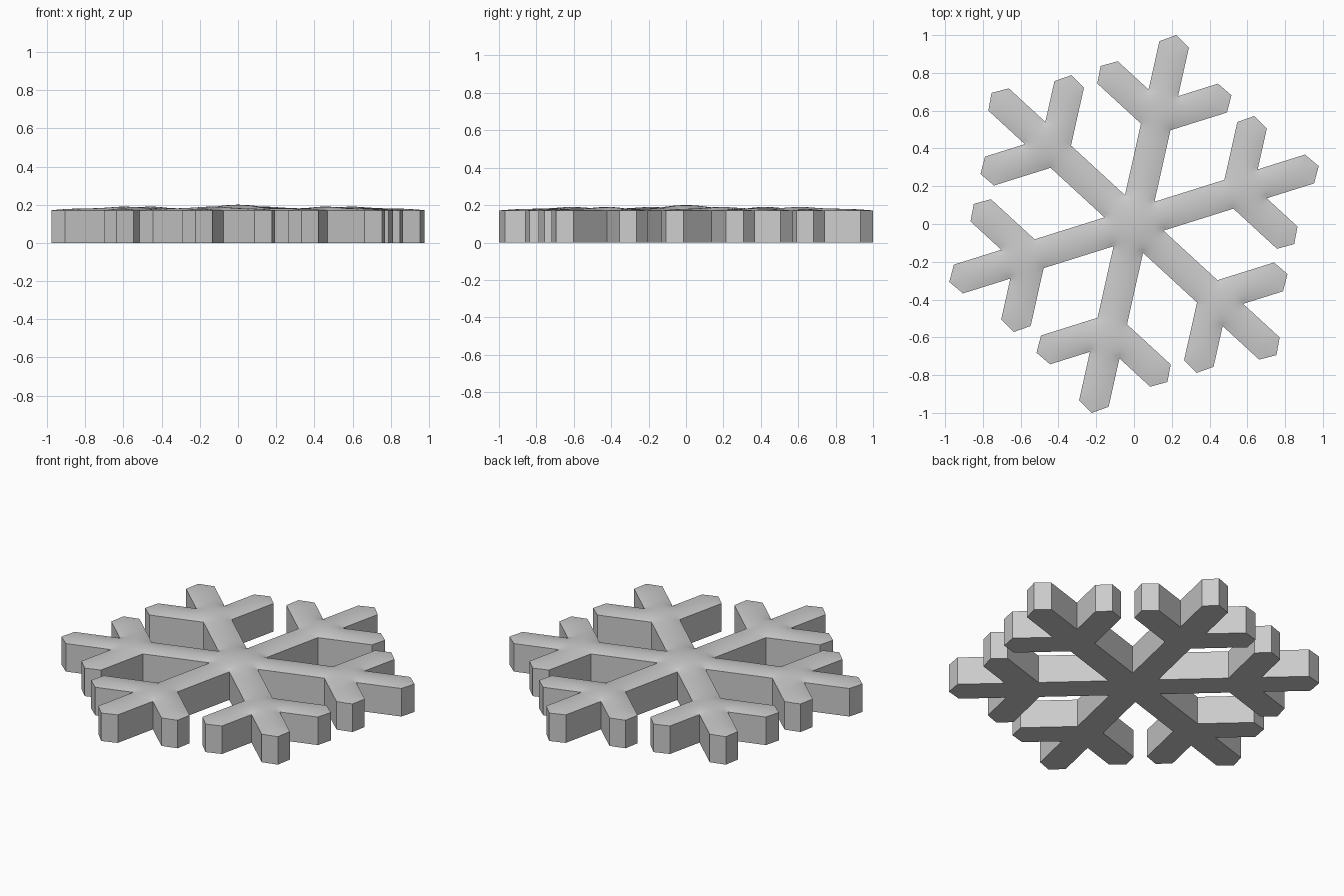
import bpy
import bmesh
import math
from mathutils import Matrix, Vector
from mathutils.geometry import delaunay_2d_cdt

cube = bpy.data.objects.get("Cube")
if cube:
    bpy.data.objects.remove(cube, do_unlink=True)

# Proportions
S60 = math.sin(math.radians(60))
ROWS = 5                         # lattice rows across half a bar
HALF = 0.08                      # half width of every bar
ROW = HALF / ROWS
STEP = ROW / S60
FORK = 31 * STEP                 # where the twigs leave the arm
ARM_SHOULDER, ARM_TIP = 0.974, 1.025
TWIG_SHOULDER, TWIG_TIP = 0.36, 0.41
EDGE_Z, CROWN = 0.171, 0.029
TURN = math.radians(17.4)


def turned(v, degrees):
    return Matrix.Rotation(math.radians(degrees), 2) @ Vector(v)


def half_arm():
    """Outline of one arm side, from the centre notch to the arm tip."""
    def twig(x, y):
        return Vector((FORK, 0)) + turned((x, y), 60)
    notch = HALF / math.tan(math.radians(30))
    return [Vector((notch, HALF)),
            Vector((FORK - HALF * math.tan(math.radians(30)), HALF)),
            twig(TWIG_SHOULDER, HALF), twig(TWIG_TIP, 0),
            twig(TWIG_SHOULDER, -HALF),
            Vector((FORK + notch, HALF)),
            Vector((ARM_SHOULDER, HALF)), Vector((ARM_TIP, 0))]


def in_bar(p, shoulder, tip, margin):
    x, y = p.x, abs(p.y)
    taper = (tip - shoulder) * y / HALF
    return x > -margin and y < HALF - margin and x < tip - taper - margin


def inside(p):
    """Fold a point into one half arm and test it against arm and twig."""
    if p.length < STEP / 2:
        return True
    a = math.degrees(math.atan2(p.y, p.x))
    q = turned(p, -60 * round(a / 60))
    q.y = abs(q.y)
    m = STEP * 0.4
    return (in_bar(q, ARM_SHOULDER, ARM_TIP, m) or
            in_bar(turned(q - Vector((FORK, 0)), -60), TWIG_SHOULDER, TWIG_TIP, m))


# Full outline: six mirrored arms, counter-clockwise
side = half_arm()
arm = [Vector((p.x, -p.y)) for p in side] + side[-2:0:-1]
corners = [turned(p, 60 * k) for k in range(6) for p in arm]
outline = []
for a, b in zip(corners, corners[1:] + corners[:1]):
    n = max(1, round((b - a).length / STEP))
    outline += [a.lerp(b, i / n) for i in range(n)]

# Fill with a triangular lattice
points = list(outline)
reach = int(1.1 / ROW)
for j in range(-reach, reach + 1):
    for i in range(-2 * reach, 2 * reach + 1):
        p = Vector((STEP * (i + j / 2), ROW * j))
        if p.length < 1.1 and inside(p):
            points.append(p)
loop = list(range(len(outline)))
edges = list(zip(loop, loop[1:] + loop[:1]))
result = delaunay_2d_cdt(points, edges, [], 1, 1e-5)

bm = bmesh.new()
verts = [bm.verts.new((p.x, p.y, 0)) for p in result[0]]
for f in result[2]:
    bm.faces.new([verts[i] for i in f])
bmesh.ops.delete(bm, geom=[v for v in bm.verts if not v.link_faces], context='VERTS')
bm.verts.index_update()

# Pillow the top like an inflated sheet pinned at its rim
rim = [e for e in bm.edges if e.is_boundary]
height = [0.0] * len(bm.verts)
free = [(v.index, [e.other_vert(v).index for e in v.link_edges])
        for v in bm.verts if not v.is_boundary]
for _ in range(180):
    for i, near in free:
        height[i] = 1 + sum(height[k] for k in near) / len(near)
peak = max(height)
for v in bm.verts:
    v.co.z = EDGE_Z + CROWN * height[v.index] / peak

# Walls and flat base
ext = bmesh.ops.extrude_edge_only(bm, edges=rim)["geom"]
for v in ext:
    if isinstance(v, bmesh.types.BMVert):
        v.co.z = 0
base = [e for e in ext if isinstance(e, bmesh.types.BMEdge) and e.is_boundary
        and all(v.co.z < 0.01 for v in e.verts)]
bmesh.ops.contextual_create(bm, geom=base)
bmesh.ops.recalc_face_normals(bm, faces=bm.faces)
bmesh.ops.rotate(bm, verts=bm.verts, cent=(0, 0, 0), matrix=Matrix.Rotation(TURN, 3, 'Z'))

mesh = bpy.data.meshes.new("snowflake")
bm.to_mesh(mesh)
bm.free()
snowflake = bpy.data.objects.new("snowflake", mesh)
bpy.context.collection.objects.link(snowflake)

# Plain grey material
grey = bpy.data.materials.new("light grey")
grey.use_nodes = True
colour = (0.6, 0.6, 0.6, 1)
grey.diffuse_color = colour
grey.node_tree.nodes["Principled BSDF"].inputs["Base Color"].default_value = colour
mesh.materials.append(grey)

bpy.ops.object.select_all(action='DESELECT')
snowflake.select_set(True)
bpy.context.view_layer.objects.active = snowflake
bpy.ops.object.shade_smooth_by_angle(angle=math.radians(35))
